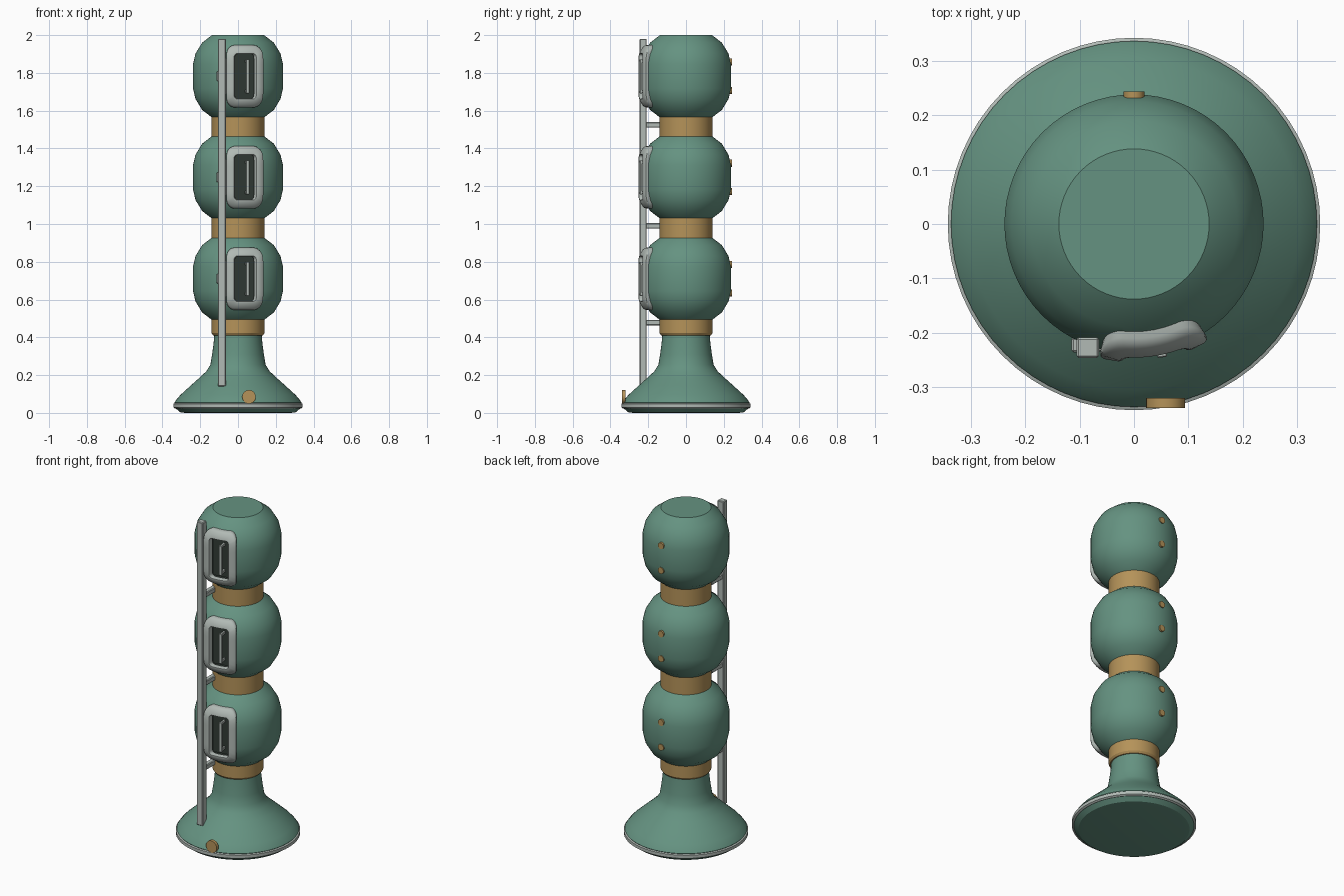
import bpy, bmesh
from math import sin, cos, pi
from mathutils import Matrix

old = bpy.data.objects.get("Cube")
if old:
    bpy.data.objects.remove(old, do_unlink=True)


def material(name, rgb):
    m = bpy.data.materials.new(name)
    m.use_nodes = True
    m.diffuse_color = (*rgb, 1)
    m.node_tree.nodes["Principled BSDF"].inputs["Base Color"].default_value = (*rgb, 1)
    return m


GREEN = material("sage_green", (0.13, 0.29, 0.22))
BRASS = material("brass", (0.46, 0.29, 0.1))
GREY = material("pale_grey", (0.44, 0.49, 0.46))
DARK = material("dark_green", (0.03, 0.042, 0.034))

TURN = 0.158  # windows sit slightly round to the left of the front


def smooth(ob, angle=32):
    bpy.ops.object.select_all(action='DESELECT')
    ob.select_set(True)
    bpy.context.view_layer.objects.active = ob
    bpy.ops.object.shade_smooth_by_angle(angle=angle * pi / 180)


def finish(bm, name, mat, angle=32):
    bmesh.ops.recalc_face_normals(bm, faces=bm.faces)
    me = bpy.data.meshes.new(name)
    bm.to_mesh(me)
    bm.free()
    me.materials.append(mat)
    ob = bpy.data.objects.new(name, me)
    bpy.context.collection.objects.link(ob)
    smooth(ob, angle)
    return ob


def bridge(bm, a, b):
    for i in range(len(a)):
        j = (i + 1) % len(a)
        bm.faces.new((a[i], a[j], b[j], b[i]))


def lathe(name, profile, mat, z0=0, seg=64):
    """Capped solid of revolution from (radius, height) points."""
    bm = bmesh.new()
    rings = [[bm.verts.new((r * cos(2 * pi * i / seg), r * sin(2 * pi * i / seg), z + z0))
              for i in range(seg)] for r, z in profile]
    for a, b in zip(rings, rings[1:]):
        bridge(bm, a, b)
    bm.faces.new(rings[0])
    bm.faces.new(rings[-1])
    return finish(bm, name, mat)


def box(name, centre, size, mat, bevel=0.004, turn=0):
    bm = bmesh.new()
    bmesh.ops.create_cube(bm, size=1, matrix=Matrix.Rotation(turn, 4, 'Z')
                          @ Matrix.Translation(centre) @ Matrix.Diagonal((*size, 1)))
    bmesh.ops.bevel(bm, geom=bm.edges[:], offset=bevel, segments=1, affect='EDGES')
    return finish(bm, name, mat)


def stud(name, centre, radius, depth, mat):
    """Round button facing along y."""
    bm = bmesh.new()
    bmesh.ops.create_cone(bm, cap_ends=True, segments=24, radius1=radius, radius2=radius, depth=depth,
                          matrix=Matrix.Translation(centre) @ Matrix.Rotation(pi / 2, 4, 'X'))
    return finish(bm, name, mat)


def wrap(u, v, r, z0):
    """Place a flat point on the drum's curved front."""
    a = TURN + u / 0.25
    r -= 6 * max(0, abs(v) - 0.09) ** 2
    return (r * sin(a), -r * cos(a), z0 + v)


def rounded_rect(hw, hh, rad, arc=5, side=8):
    corners = []
    for k, (sx, sy) in enumerate([(1, 1), (-1, 1), (-1, -1), (1, -1)]):
        corners.append([(sx * (hw - rad) + rad * cos(pi / 2 * (k + t / arc)),
                         sy * (hh - rad) + rad * sin(pi / 2 * (k + t / arc))) for t in range(arc + 1)])
    pts = []
    for k, c in enumerate(corners):
        p, q = c[-1], corners[(k + 1) % 4][0]
        pts += c + [(p[0] + (q[0] - p[0]) * t / side, p[1] + (q[1] - p[1]) * t / side)
                    for t in range(1, side)]
    return pts


def curved_frame(name, z0, hw, hh, rad, border, r_in, r_out, soft):
    """Rounded rectangular ring bent around the drum."""
    bm = bmesh.new()
    section = [(0, r_in), (0, r_out - soft), (soft * 0.3, r_out - soft * 0.3), (soft, r_out),
               (border - soft, r_out), (border - soft * 0.3, r_out - soft * 0.3),
               (border, r_out - soft), (border, r_in)]
    rings = [[bm.verts.new(wrap(u, v, r, z0))
              for u, v in rounded_rect(hw - d, hh - d, rad - d * 0.5)]
             for d, r in section]
    for a, b in zip(rings, rings[1:] + rings[:1]):
        bridge(bm, a, b)
    return finish(bm, name, GREY, 40)


def cut_recess(drum_ob, z):
    """Sink a dark pocket into the drum behind the window frame."""
    cutter = box("recess_cutter", (0, -0.25, z), (0.12, 0.1, 0.25), DARK, 0.006, TURN)
    cutter.hide_render = True
    drum_ob.data.materials.append(DARK)
    mod = drum_ob.modifiers.new("recess", 'BOOLEAN')
    mod.operation, mod.solver, mod.object = 'DIFFERENCE', 'EXACT', cutter
    mod.material_mode = 'TRANSFER'
    bpy.context.view_layer.objects.active = drum_ob
    bpy.ops.object.modifier_apply(modifier=mod.name)
    bpy.data.objects.remove(cutter, do_unlink=True)
    smooth(drum_ob)


# Flared foot with grey rim
lathe("foot_sole", [(0.28, 0), (0.305, 0.003), (0.335, 0.028)], GREEN)
lathe("foot_rim", [(0.334, 0.024), (0.342, 0.029), (0.342, 0.048), (0.332, 0.053)], GREY)
lathe("flared_foot", [(0.33, 0.045), (0.336, 0.055), (0.328, 0.068), (0.305, 0.095), (0.25, 0.145),
                      (0.205, 0.185), (0.168, 0.22), (0.146, 0.255), (0.137, 0.31),
                      (0.129, 0.37), (0.125, 0.42)], GREEN)
stud("foot_button", (0.058, -0.329, 0.085), 0.036, 0.018, BRASS)

# Brass collars between the drums
lathe("collar_lower", [(0.132, 0.41), (0.14, 0.422), (0.14, 0.51)], BRASS)
lathe("collar_middle", [(0.14, 0.91), (0.14, 1.05)], BRASS)
lathe("collar_upper", [(0.14, 1.45), (0.14, 1.59)], BRASS)

# Three stacked drums, each with a window, handle, clip and studs
half = [(0.238, 0.065), (0.225, 0.12), (0.19, 0.178), (0.138, 0.218)]
drum = [(r, -z) for r, z in reversed(half)] + half
for label, z in (("lower", 0.71), ("middle", 1.247), ("upper", 1.782)):
    cut_recess(lathe("drum_" + label, drum, GREEN, z), z)
    curved_frame("window_frame_" + label, z, 0.104, 0.165, 0.04, 0.047, 0.222, 0.254, 0.01)
    box("handle_bar_" + label, (0.013, -0.244, z), (0.018, 0.012, 0.18), GREY, 0.002, TURN)
    for side in (-1, 1):
        box("handle_leg_%s_%d" % (label, side), (0.013, -0.221, z + side * 0.08),
            (0.014, 0.05, 0.016), GREY, 0.002, TURN)
        stud("back_stud_%s_%d" % (label, side), (0, 0.234, z + side * 0.075), 0.019, 0.018, BRASS)
    box("rail_clip_" + label, (-0.088, -0.222, z), (0.054, 0.028, 0.05), GREY)

# Upright rail with struts reaching the collars
box("rail", (-0.085, -0.227, 1.06), (0.042, 0.038, 1.84), GREY)
for label, z in (("lower", 0.478), ("middle", 0.99), ("upper", 1.525)):
    box("rail_strut_" + label, (-0.085, -0.16, z), (0.03, 0.12, 0.03), GREY)
